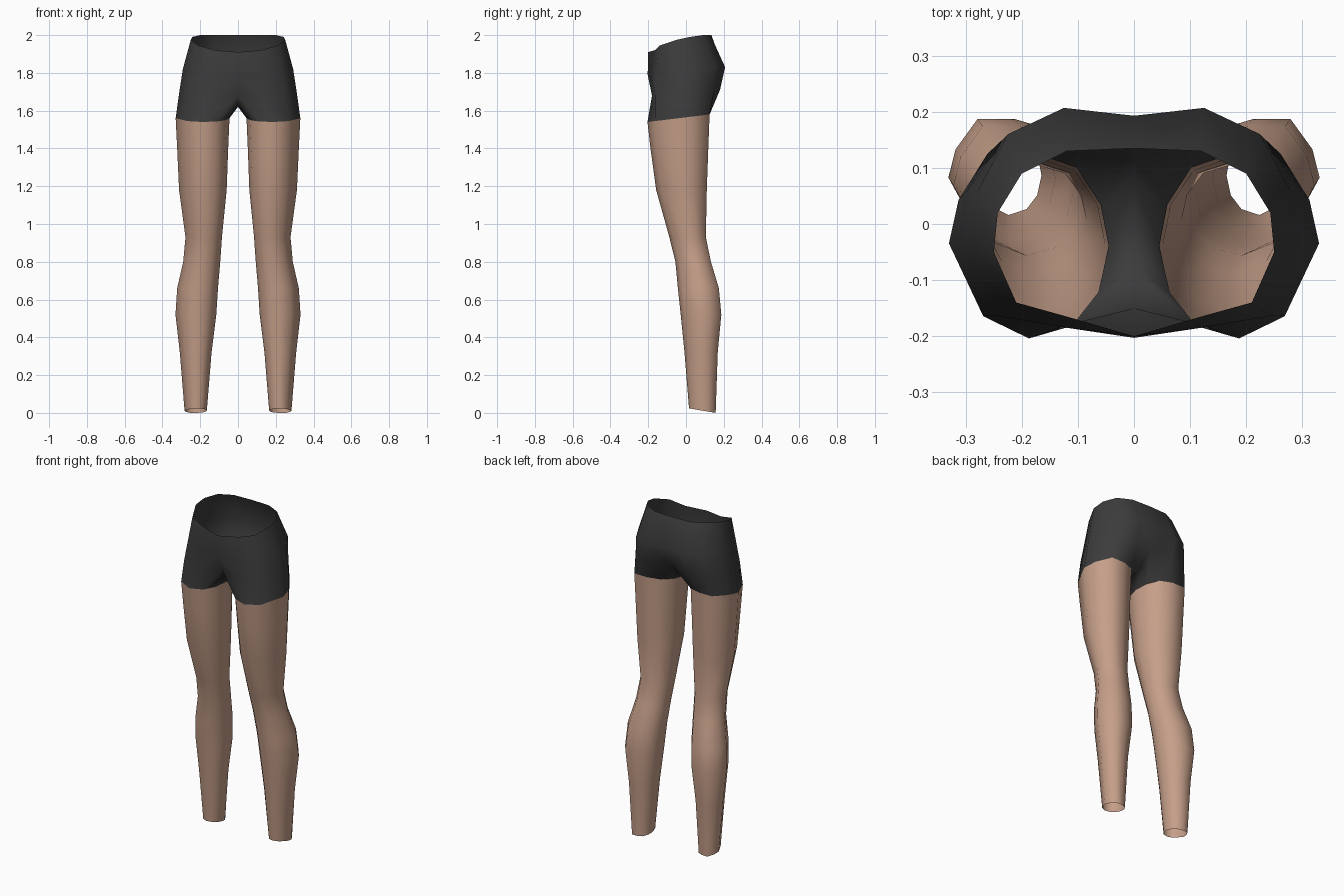
import bpy, bmesh

if "Cube" in bpy.data.objects:
    bpy.data.objects.remove(bpy.data.objects["Cube"])


def material(name, rgb):
    m = bpy.data.materials.new(name)
    m.diffuse_color = (*rgb, 1)
    m.use_nodes = True
    m.node_tree.nodes["Principled BSDF"].inputs["Base Color"].default_value = m.diffuse_color
    return m


charcoal = material("charcoal cloth", (0.045, 0.045, 0.045))
skin = material("skin", (0.56, 0.345, 0.25))

# Half waist, hip and seat loops, running from front centre to back centre
waist = [(0, -.20, 1.91), (.12, -.165, 1.92), (.21, -.14, 1.945), (.25, -.05, 1.975),
         (.243, .02, 1.99), (.20, .09, 2.0), (.12, .13, 2.0), (0, .135, 2.0)]
hips = [(0, -.203, 1.79), (.12, -.185, 1.79), (.23, -.155, 1.80), (.292, -.03, 1.82),
        (.278, .06, 1.83), (.225, .16, 1.83), (.125, .207, 1.83), (0, .193, 1.83)]
seat = [(0, -.15, 1.68), (.12, -.18, 1.68), (.25, -.163, 1.68), (.312, -.03, 1.69),
        (.297, .06, 1.70), (.235, .15, 1.71), (.125, .18, 1.71), (0, .14, 1.71)]
# Centre line under the crotch, back to front
crotch = [(0, .075, 1.64), (0, 0, 1.62), (0, -.08, 1.625)]

# Leg cross-section: u points outward, v points back
section = [(-.55, -.85), (0, -1), (.57, -.76), (1, .03), (.88, .5), (.52, 1),
           (-.1, 1), (-.6, .85), (-.9, .45), (-1, 0), (-.87, -.5)]


def leg_ring(z, inner, outer, front, back, tilt=0):
    cx, rx = (inner + outer) / 2, (outer - inner) / 2
    cy, ry = (front + back) / 2, (back - front) / 2
    return [(cx + u * rx, cy + v * ry, z + tilt * v) for u, v in section]


hem = leg_ring(1.56, .045, .33, -.204, .125, .02)
leg_rings = [
    hem,
    leg_ring(1.40, .052, .322, -.188, .118),
    leg_ring(1.18, .06, .312, -.158, .11),
    leg_ring(.93, .085, .278, -.088, .105),
    leg_ring(.80, .094, .29, -.056, .132),
    leg_ring(.66, .106, .322, -.043, .174),
    leg_ring(.52, .115, .331, -.028, .187),
    leg_ring(.32, .14, .308, -.008, .168),
    leg_ring(.012, .165, .283, .016, .157, -.012),
]


def build(name, strips, mat):
    """Join pairs of loops with quads, then mirror across the centre."""
    bm = bmesh.new()
    for upper, lower, closed in strips:
        a = [bm.verts.new(p) for p in upper]
        b = [bm.verts.new(p) for p in lower]
        n = len(a)
        for i in range(n if closed else n - 1):
            j = (i + 1) % n
            bm.faces.new((a[i], b[i], b[j], a[j]))
    bmesh.ops.remove_doubles(bm, verts=bm.verts[:], dist=1e-5)
    mesh = bpy.data.meshes.new(name)
    bm.to_mesh(mesh)
    bm.free()
    mesh.materials.append(mat)
    mesh.polygons.foreach_set("use_smooth", [True] * len(mesh.polygons))
    ob = bpy.data.objects.new(name, mesh)
    bpy.context.collection.objects.link(ob)
    mirror = ob.modifiers.new("mirror", 'MIRROR')
    mirror.use_axis[0] = True
    mirror.use_mirror_merge = True
    mirror.merge_threshold = .001
    return ob


# Shorts: open waist, with each trouser leg closed around the crotch line
build("shorts", [(waist, hips, False), (hips, seat, False),
                 (seat + crotch, hem, True)], charcoal)

# Legs: open tubes from the hem to the ankle
build("legs", [(a, b, True) for a, b in zip(leg_rings, leg_rings[1:])], skin)
